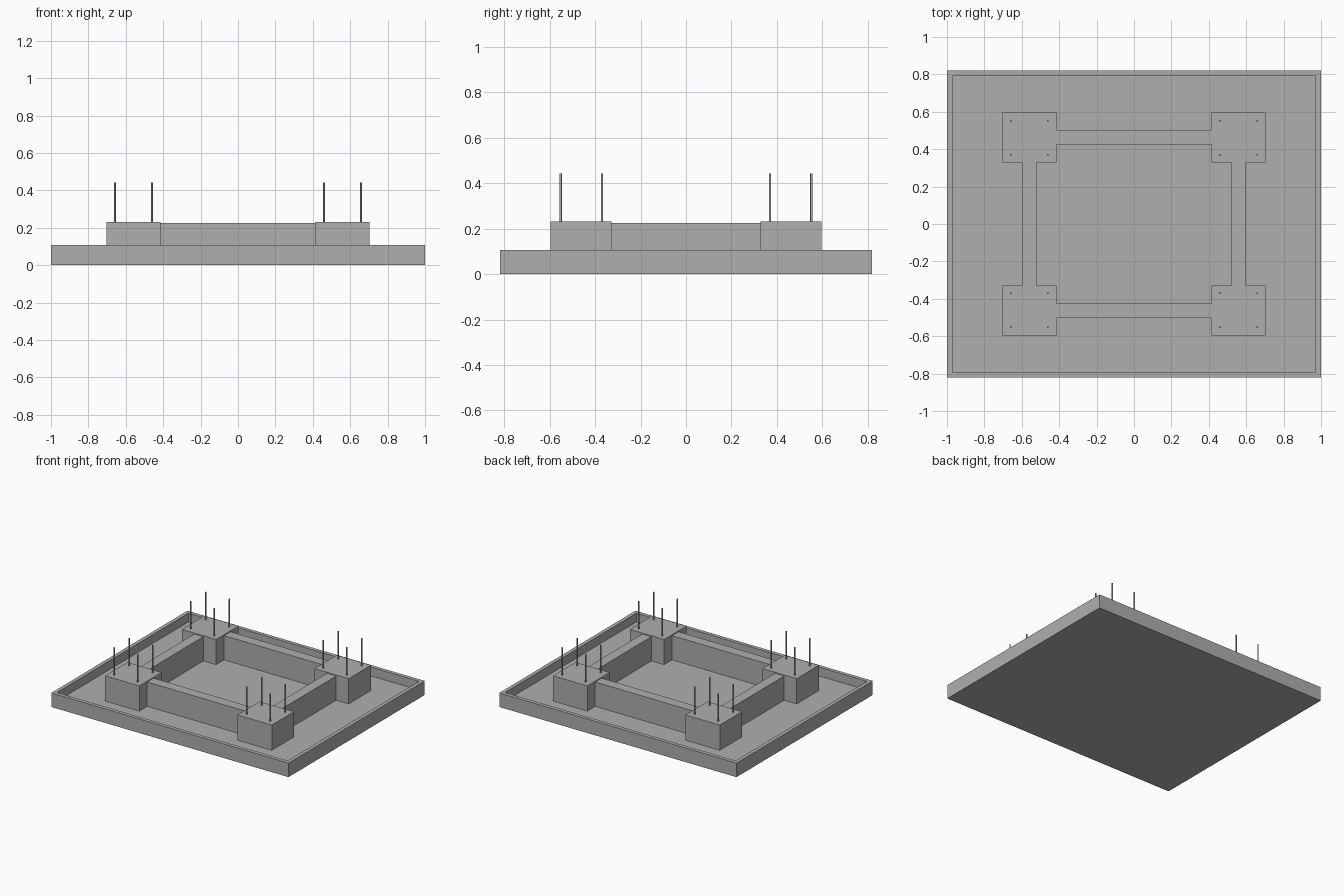
import bpy
import bmesh
from mathutils import Matrix, Vector

cube = bpy.data.objects.get("Cube")
if cube:
    bpy.data.objects.remove(cube, do_unlink=True)

# Single plain grey
GREY = (0.43, 0.43, 0.43, 1.0)
grey = bpy.data.materials.new("concrete_grey")
grey.use_nodes = True
grey.diffuse_color = GREY
grey.node_tree.nodes["Principled BSDF"].inputs["Base Color"].default_value = GREY

FLOOR, RIM_TOP, RIM = 0.04, 0.107, 0.04
BEAM_TOP, PAD_TOP, ROD_TOP = 0.225, 0.232, 0.443
HALF_X, HALF_Y = 1.0, 0.82
PAD_X, PAD_Y = (0.414, 0.703), (0.328, 0.597)
BEAM_X, BEAM_Y = (0.521, 0.598), (0.424, 0.502)
ROD_X, ROD_Y = (0.46, 0.658), (0.37, 0.552)
ROD_RADIUS = 0.005


def finish(bm, name):
    bmesh.ops.recalc_face_normals(bm, faces=bm.faces)
    mesh = bpy.data.meshes.new(name)
    bm.to_mesh(mesh)
    bm.free()
    mesh.materials.append(grey)
    obj = bpy.data.objects.new(name, mesh)
    bpy.context.collection.objects.link(obj)
    return obj


def box_mesh(xs, ys, zs):
    bm = bmesh.new()
    low, high = (Vector(p) for p in zip(xs, ys, zs))
    place = Matrix.Translation((low + high) / 2) @ Matrix.Diagonal((high - low).to_4d())
    bmesh.ops.create_cube(bm, size=1, matrix=place)
    return bm


def box(name, xs, ys, zs):
    return finish(box_mesh(xs, ys, zs), name)


def span(pair, sign):
    return sorted(sign * v for v in pair)


# Base tray: slab with a sunken floor inside a thin rim
bm = box_mesh((-HALF_X, HALF_X), (-HALF_Y, HALF_Y), (0, RIM_TOP))
top = max(bm.faces, key=lambda f: f.calc_center_median().z)
bmesh.ops.inset_region(bm, faces=[top], thickness=RIM)
sunk = bmesh.ops.extrude_face_region(bm, geom=[top])["geom"]
bmesh.ops.delete(bm, geom=[top], context="FACES_ONLY")
bmesh.ops.translate(bm, vec=(0, 0, FLOOR - RIM_TOP),
                    verts=[v for v in sunk if isinstance(v, bmesh.types.BMVert)])
finish(bm, "base_tray")

sides_x = (("left", 1), ("right", -1))
sides_y = (("front", -1), ("back", 1))

# Corner footings, each with four upright anchor rods
for y_name, sy in sides_y:
    for x_name, sx in sides_x:
        corner = f"{y_name}_{x_name}"
        box(f"{corner}_footing", span(PAD_X, sx), span(PAD_Y, sy), (FLOOR, PAD_TOP))
        bm = bmesh.new()
        for x in ROD_X:
            for y in ROD_Y:
                bmesh.ops.create_cone(
                    bm, cap_ends=True, segments=12, radius1=ROD_RADIUS,
                    radius2=ROD_RADIUS, depth=ROD_TOP - PAD_TOP,
                    matrix=Matrix.Translation((sx * x, sy * y, (ROD_TOP + PAD_TOP) / 2)))
        rods = finish(bm, f"{corner}_anchor_rods")
        for face in rods.data.polygons:
            face.use_smooth = abs(face.normal.z) < 0.5

# Tie beams joining neighbouring footings
for name, s in sides_y:
    box(f"{name}_tie_beam", (-PAD_X[0], PAD_X[0]), span(BEAM_Y, s), (FLOOR, BEAM_TOP))
for name, s in sides_x:
    box(f"{name}_tie_beam", span(BEAM_X, s), (-PAD_Y[0], PAD_Y[0]), (FLOOR, BEAM_TOP))
